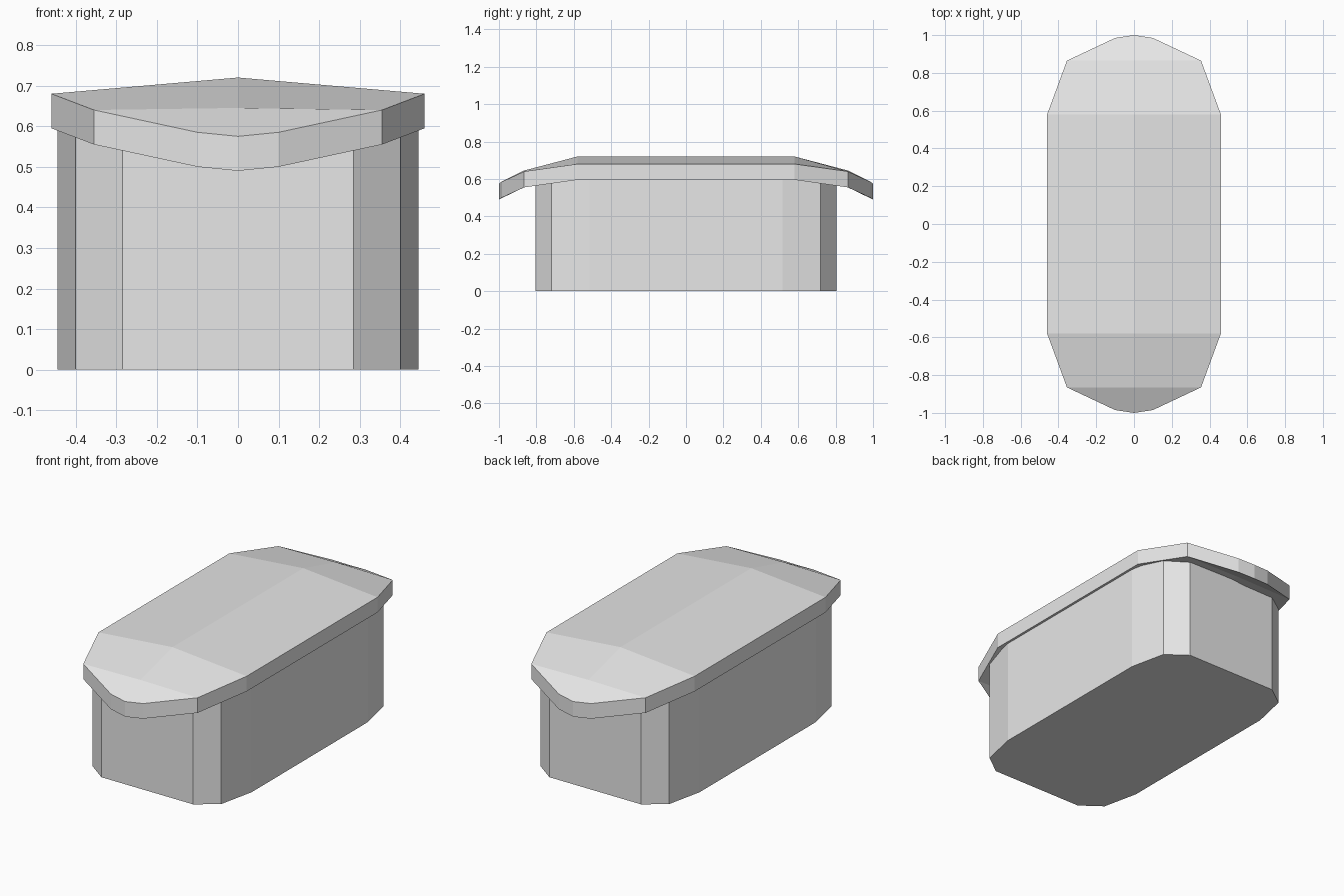
import bpy
import bmesh

cube = bpy.data.objects.get("Cube")
if cube:
    bpy.data.objects.remove(cube, do_unlink=True)

# Single plain grey
grey = bpy.data.materials.new("light_grey")
grey.use_nodes = True
grey.diffuse_color = (0.8, 0.8, 0.8, 1)
grey.node_tree.nodes["Principled BSDF"].inputs["Base Color"].default_value = (0.8, 0.8, 0.8, 1)


def finish(bm, name):
    """Turn a bmesh into a flat-shaded object."""
    bmesh.ops.recalc_face_normals(bm, faces=bm.faces)
    mesh = bpy.data.meshes.new(name)
    bm.to_mesh(mesh)
    bm.free()
    mesh.materials.append(grey)
    obj = bpy.data.objects.new(name, mesh)
    bpy.context.collection.objects.link(obj)
    return obj


def extrude(bm, height):
    """Give the open surface a vertical thickness."""
    geom = bmesh.ops.extrude_face_region(bm, geom=bm.faces[:], use_keep_orig=True)["geom"]
    verts = [g for g in geom if isinstance(g, bmesh.types.BMVert)]
    bmesh.ops.translate(bm, verts=verts, vec=(0, 0, height))


# Box body: one quarter of the outline mirrored around
quarter = [(0.445, 0.515), (0.40, 0.72), (0.285, 0.805)]
half = quarter + [(-x, y) for x, y in reversed(quarter)]
outline = half + [(-x, -y) for x, y in half]
bm = bmesh.new()
bm.faces.new([bm.verts.new((x, y, 0)) for x, y in outline])
extrude(bm, 0.61)
finish(bm, "box_body")

# Lid: ridged rows of (edge x, edge y, edge z, ridge y, ridge z), mirrored front to back
rows = [
    (0.46, 0.58, 0.68, 0.58, 0.72),
    (0.355, 0.865, 0.64, 0.865, 0.645),
    (0.10, 0.985, 0.585, 1.0, 0.575),
]
bm = bmesh.new()
grid = []
for side, group in ((-1, reversed(rows)), (1, rows)):
    for ex, ey, ez, ry, rz in group:
        points = [(-ex, side * ey, ez), (0, side * ry, rz), (ex, side * ey, ez)]
        grid.append([bm.verts.new(p) for p in points])
for a, b in zip(grid, grid[1:]):
    for i in range(2):
        bm.faces.new((a[i], a[i + 1], b[i + 1], b[i]))
extrude(bm, -0.085)
finish(bm, "lid")
